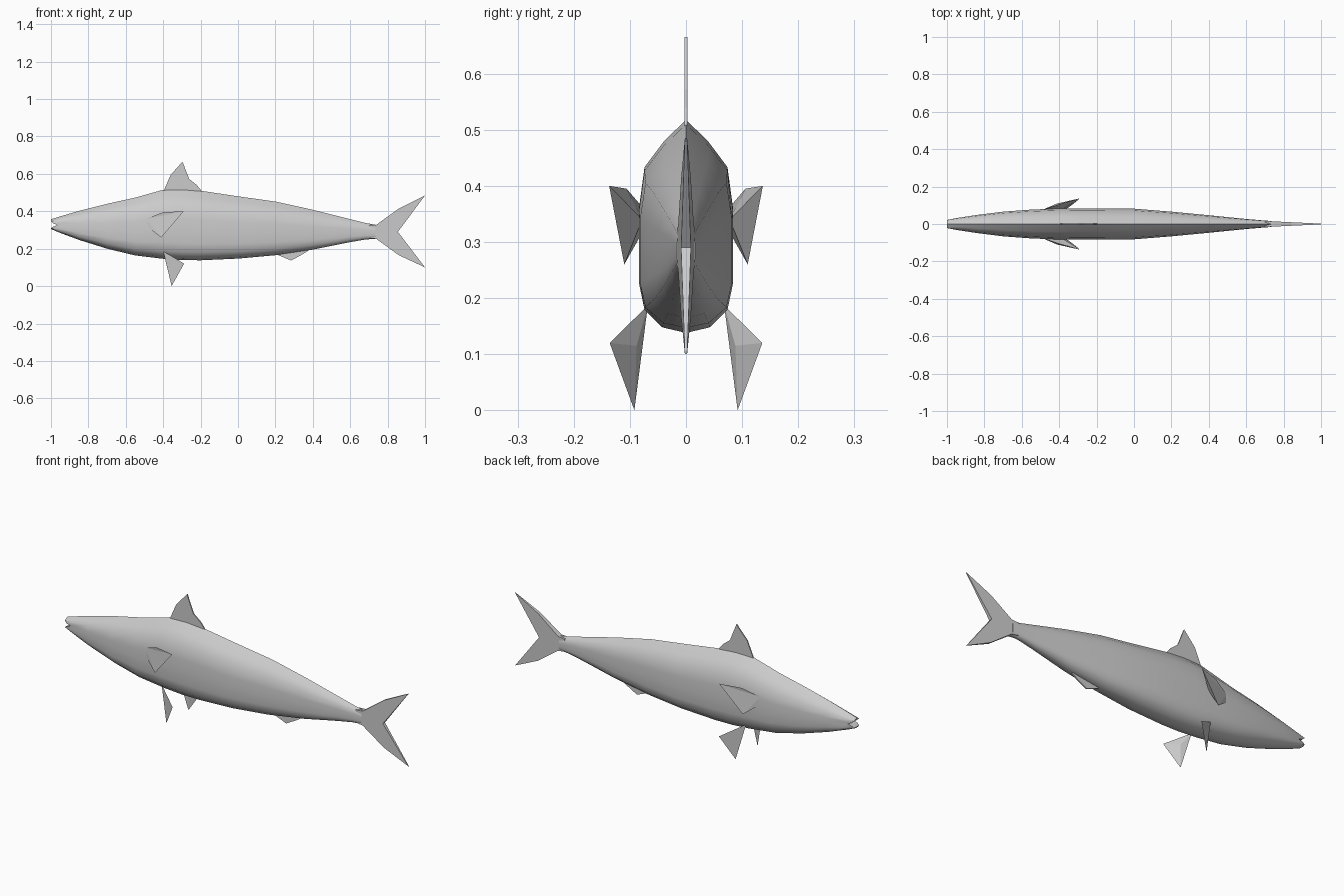
import bpy, bmesh

if "Cube" in bpy.data.objects:
    bpy.data.objects.remove(bpy.data.objects["Cube"])


def finish(bm, name, smooth=False):
    bmesh.ops.recalc_face_normals(bm, faces=bm.faces)
    me = bpy.data.meshes.new(name)
    bm.to_mesh(me)
    bm.free()
    ob = bpy.data.objects.new(name, me)
    bpy.context.collection.objects.link(ob)
    if smooth:
        bpy.ops.object.select_all(action='DESELECT')
        ob.select_set(True)
        bpy.context.view_layer.objects.active = ob
        bpy.ops.object.shade_smooth_by_angle(angle=0.7)
    return ob


def median_fin(name, outline, y0, y1):
    """Thin fin on the centre plane, half thickness y0 at the front to y1 at the back."""
    bm = bmesh.new()
    xs = [p[0] for p in outline]
    lo, hi = min(xs), max(xs)
    sides = []
    for s in (1, -1):
        vs = [bm.verts.new((x, s * (y0 + (y1 - y0) * (x - lo) / (hi - lo)), z)) for x, z in outline]
        bm.faces.new(vs)
        sides.append(vs)
    a, b = sides
    for i in range(len(a)):
        j = (i + 1) % len(a)
        bm.faces.new((a[i], a[j], b[j], b[i]))
    finish(bm, name)


def paired_fin(name, outline, apex):
    """Side fin: outer sheet closed by facets to an inner point, built on both sides."""
    for s, side in ((1, "left"), (-1, "right")):
        bm = bmesh.new()
        ring = [bm.verts.new((x, s * y, z)) for x, y, z in outline]
        tip = bm.verts.new((apex[0], s * apex[1], apex[2]))
        for i in range(1, len(ring) - 1):
            bm.faces.new((ring[0], ring[i], ring[i + 1]))
        for i in range(len(ring)):
            bm.faces.new((ring[i], ring[(i + 1) % len(ring)], tip))
        finish(bm, f"{name}_{side}")


# Body: (x, bottom z, top z, half width)
stations = [
    (-1.0, .305, .357, .024), (-.96, .288, .37, .03), (-.85, .247, .402, .047),
    (-.7, .20, .44, .066), (-.55, .164, .473, .077), (-.4, .146, .515, .083),
    (-.3, .139, .518, .084), (-.2, .138, .51, .084), (0, .147, .48, .082), (.2, .165, .452, .066),
    (.4, .195, .408, .047), (.6, .235, .358, .027), (.68, .249, .338, .02),
    (.735, .253, .328, .016)]
# Half section: (width factor, height factor)
section = [(0, 1), (.48, .895), (.88, .777), (1, .58), (1, .41), (1, .24), (.88, .11), (.5, .026), (0, 0)]
full = section + [(-w, h) for w, h in section[-2:0:-1]]
mouth = {.58: .012, .41: .035, .24: .012}

bm = bmesh.new()
rings = []
for k, (x, zb, zt, w) in enumerate(stations):
    rings.append([bm.verts.new((x + (mouth.get(h, 0) if k == 0 else 0), w * f, zb + (zt - zb) * h))
                  for f, h in full])
n = len(full)
for a, b in zip(rings, rings[1:]):
    for i in range(n):
        j = (i + 1) % n
        bm.faces.new((a[i], a[j], b[j], b[i]))
# Mouth notch cap and tail end cap
r = rings[0]
bm.faces.new((r[0], r[1], r[-1]))
for i in range(1, 7):
    bm.faces.new((r[i], r[i + 1], r[n - i - 1], r[n - i]))
bm.faces.new((r[7], r[8], r[9]))
bm.faces.new(rings[-1])
finish(bm, "body", smooth=True)

# Centre-line fins
median_fin("tail_fin", [(.70, .325), (.74, .328), (.86, .415), (1.0, .485), (.855, .29),
                        (1.0, .10), (.86, .165), (.74, .252), (.70, .258)], .016, .002)
median_fin("dorsal_fin", [(-.42, .49), (-.395, .515), (-.36, .595), (-.297, .665), (-.26, .572),
                          (-.22, .54), (-.195, .51), (-.19, .48)], .003, .003)
median_fin("anal_fin", [(.19, .18), (.22, .163), (.285, .137), (.345, .17), (.38, .192), (.3, .21)],
           .004, .003)

# Side fins
paired_fin("pectoral_fin", [(-.49, .076, .36), (-.40, .106, .395), (-.29, .137, .40),
                            (-.41, .11, .26), (-.49, .076, .32)], (-.38, .078, .34))
paired_fin("pelvic_fin", [(-.40, .068, .187), (-.288, .136, .12), (-.355, .092, 0)],
           (-.35, .088, .115))
